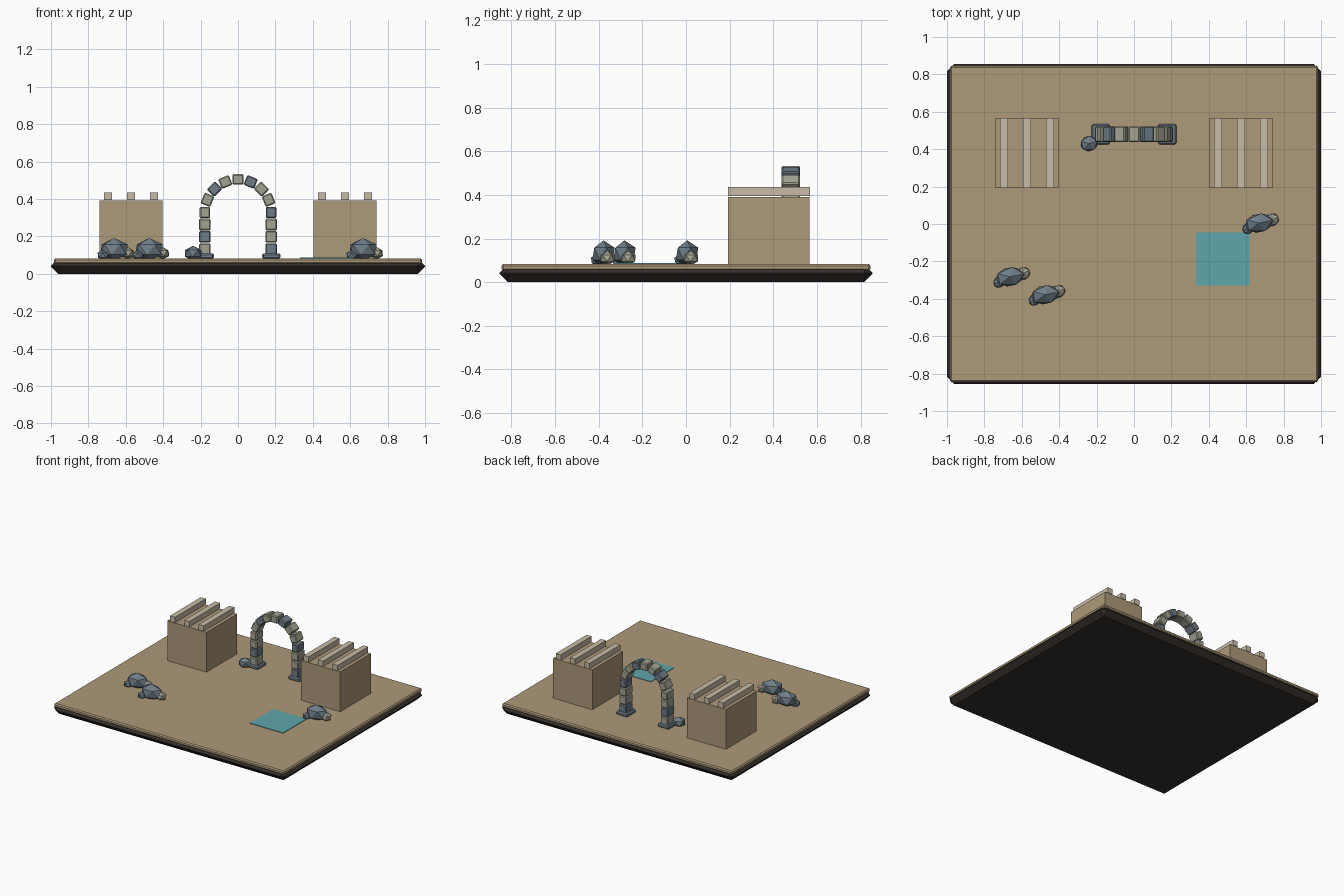
import bpy, bmesh, math
from mathutils import Matrix, Vector

if "Cube" in bpy.data.objects:
    bpy.data.objects.remove(bpy.data.objects["Cube"])


def material(name, rgb):
    m = bpy.data.materials.new(name)
    m.diffuse_color = (*rgb, 1)
    m.use_nodes = True
    m.node_tree.nodes["Principled BSDF"].inputs["Base Color"].default_value = m.diffuse_color
    return m


SAND = material("sand", (0.42, 0.32, 0.19))
EARTH = material("dark_earth", (0.035, 0.028, 0.024))
WOOD = material("pale_wood", (0.58, 0.50, 0.38))
WATER = material("water", (0.11, 0.38, 0.41))
BLUE = material("blue_stone", (0.16, 0.21, 0.25))
LIGHT = material("light_stone", (0.37, 0.37, 0.29))


def finish(name, bm, mat, matrix):
    mesh = bpy.data.meshes.new(name)
    bm.to_mesh(mesh)
    bm.free()
    mesh.materials.append(mat)
    ob = bpy.data.objects.new(name, mesh)
    ob.matrix_world = matrix
    bpy.context.collection.objects.link(ob)
    return ob


def box(name, loc, size, mat, bevel=0, rot_y=0):
    bm = bmesh.new()
    bmesh.ops.create_cube(bm, size=1)
    bmesh.ops.scale(bm, vec=Vector(size), verts=bm.verts)
    if bevel:
        bmesh.ops.bevel(bm, geom=bm.edges[:], offset=bevel, segments=1,
                        affect='EDGES')
    return finish(name, bm, mat,
                  Matrix.Translation(loc) @ Matrix.Rotation(rot_y, 4, 'Y'))


def rock(name, loc, radii, mat, turn=0):
    bm = bmesh.new()
    bmesh.ops.create_icosphere(bm, subdivisions=1, radius=1)
    bmesh.ops.scale(bm, vec=Vector(radii), verts=bm.verts)
    return finish(name, bm, mat,
                  Matrix.Translation(loc) @ Matrix.Rotation(turn, 4, 'Z'))


# Ground: chamfered dark base with a sand slab on top
box("base", (0, 0, 0.04), (2.0, 1.71, 0.08), EARTH, 0.038)
box("ground", (0, 0, 0.068), (1.97, 1.69, 0.03), SAND, 0.008)

# Pool
box("pool", (0.475, -0.187, 0.085), (0.285, 0.285, 0.004), WATER)

# Huts with three roof beams each
for side, sx in (("left", -1), ("right", 1)):
    box(f"hut_{side}", (sx * 0.572, 0.38, 0.237), (0.335, 0.374, 0.308), SAND)
    for i in range(3):
        box(f"roof_beam_{side}_{i + 1}",
            (sx * 0.572 + (i - 1) * 0.123, 0.38, 0.415),
            (0.043, 0.376, 0.042), WOOD)

# Stone arch: plinths, leg blocks and a half ring of voussoirs
ARCH_Y, ARCH_R, SPRING_Z = 0.48, 0.177, 0.328
for side, sx in (("left", -1), ("right", 1)):
    box(f"arch_plinth_{side}", (sx * ARCH_R, ARCH_Y, 0.095),
        (0.098, 0.108, 0.03), BLUE, 0.008)
    for i in range(3):
        box(f"arch_leg_{side}_{i + 1}", (sx * ARCH_R, ARCH_Y, 0.132 + i * 0.066),
            (0.062, 0.084, 0.062), BLUE if (i + (sx > 0)) % 3 == 1 else LIGHT, 0.006)
for i in range(9):
    a = math.pi * i / 8
    box(f"arch_stone_{i + 1}",
        (ARCH_R * math.cos(a), ARCH_Y, SPRING_Z + ARCH_R * math.sin(a)),
        (0.056, 0.084, 0.061), BLUE if i in (0, 3, 6) else LIGHT, 0.006, -a)

# Rock clusters: one large faceted rock with a small one at each end
for n, (x, y) in enumerate(((-0.663, -0.282), (-0.475, -0.378), (0.668, 0.005)), 1):
    rock(f"rock_large_{n}", (x, y, 0.13), (0.084, 0.056, 0.062), BLUE, 0.2)
    rock(f"rock_pale_{n}", (x + 0.072, y + 0.018, 0.11), (0.04, 0.037, 0.034), LIGHT, 0.5)
    rock(f"rock_small_{n}", (x - 0.058, y - 0.028, 0.1), (0.036, 0.032, 0.028), BLUE, 0.9)
rock("rock_by_arch", (-0.24, 0.43, 0.11), (0.052, 0.045, 0.04), BLUE, 0.3)
